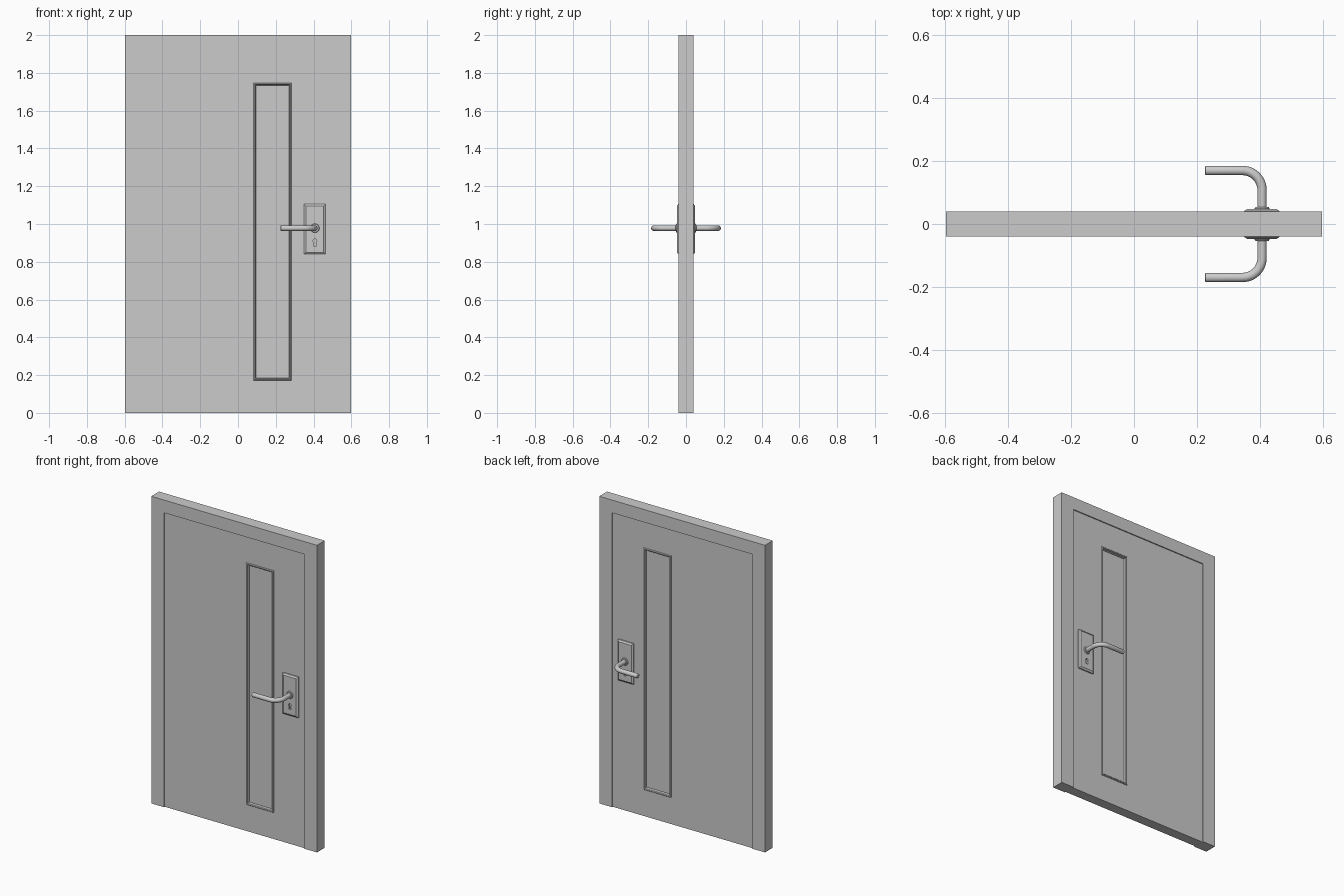
import bpy, bmesh, math

if "Cube" in bpy.data.objects:
    bpy.data.objects.remove(bpy.data.objects["Cube"])


def mesh_object(name, bm):
    bmesh.ops.recalc_face_normals(bm, faces=bm.faces)
    me = bpy.data.meshes.new(name)
    bm.to_mesh(me)
    bm.free()
    ob = bpy.data.objects.new(name, me)
    bpy.context.collection.objects.link(ob)
    return ob


def prism(name, outline, y0, y1):
    """Extrude an x-z outline along y."""
    bm = bmesh.new()
    face = bm.faces.new([bm.verts.new((x, y0, z)) for x, z in outline])
    ext = bmesh.ops.extrude_face_region(bm, geom=[face])
    verts = [v for v in ext["geom"] if isinstance(v, bmesh.types.BMVert)]
    bmesh.ops.translate(bm, verts=verts, vec=(0, y1 - y0, 0))
    return mesh_object(name, bm)


def rect_loops(name, loops, closed):
    """Bridge rectangles (x0, x1, z0, z1, y); cap the ends or close the cycle."""
    bm = bmesh.new()
    rings = [[bm.verts.new((x, y, z)) for x, z in ((a, c), (b, c), (b, d), (a, d))]
             for a, b, c, d, y in loops]
    pairs = list(zip(rings, rings[1:] + rings[:1]))
    for r, s in pairs if closed else pairs[:-1]:
        for i in range(4):
            j = (i + 1) % 4
            bm.faces.new((r[i], r[j], s[j], s[i]))
    if not closed:
        bm.faces.new(rings[0])
        bm.faces.new(rings[-1])
    return mesh_object(name, bm)


def inset(rect, d, y):
    a, b, c, e = rect
    return (a + d, b - d, c + d, e - d, y)


def mirror_y(ob):
    m = ob.modifiers.new("Both sides", 'MIRROR')
    m.use_axis = (False, True, False)


def smooth(ob):
    bpy.ops.object.select_all(action='DESELECT')
    ob.select_set(True)
    bpy.context.view_layer.objects.active = ob
    bpy.ops.object.shade_smooth_by_angle(angle=math.radians(35))


# Door surround: two jambs and a head
W, IN, HEAD, H, LEAF = 0.597, 0.505, 1.917, 2.0, 0.033
prism("door_frame", [(-W, 0), (-IN, 0), (-IN, HEAD), (IN, HEAD),
                     (IN, 0), (W, 0), (W, H), (-W, H)], -0.04, 0.04)

# Door leaf, set back a little, with the window opening
leaf = (-IN, IN, 0, HEAD)
window = (0.082, 0.283, 0.172, 1.748)
hole = 0.006
rect_loops("door_leaf", [inset(leaf, 0, -LEAF), inset(leaf, 0, LEAF),
                         inset(window, hole, LEAF), inset(window, hole, -LEAF)], True)

# Window pane and raised moulding
rect_loops("window_pane", [inset(window, hole, -0.02), inset(window, hole, 0.02)], False)
moulding = rect_loops("window_moulding", [
    inset(window, 0, -0.03), inset(window, 0.001, -0.036), inset(window, 0.004, -0.039),
    inset(window, 0.008, -0.039), inset(window, 0.012, -0.035),
    inset(window, 0.014, -0.02), inset(window, 0.004, -0.02)], True)
mirror_y(moulding)

# Lock plate with a chamfered edge
plate_rect = (0.35, 0.463, 0.84, 1.105)
plate = rect_loops("lock_plate", [inset(plate_rect, 0, -0.03), inset(plate_rect, 0, -0.041),
                                  inset(plate_rect, 0.010, -0.048)], False)

# Keyhole cut into the plate
KX, KZ, R = 0.407, 0.911, 0.010
keyhole = [(KX + R * math.sin(t), KZ + R * math.cos(t))
           for t in (math.radians(-145 + 290 * i / 20) for i in range(21))]
keyhole += [(KX + 0.008, KZ - 0.027), (KX - 0.008, KZ - 0.027)]
cutter = prism("keyhole_cutter", keyhole, -0.06, -0.038)
cutter.hide_render = True
cutter.hide_set(True)
cut = plate.modifiers.new("Keyhole", 'BOOLEAN')
cut.operation = 'DIFFERENCE'
cut.solver = 'EXACT'
cut.object = cutter
mirror_y(plate)

# Collar where the lever meets the plate, turned from a profile
HX, HZ = 0.407, 0.978
bm = bmesh.new()
profile = [(0, -0.046), (0.024, -0.046), (0.024, -0.050), (0.021, -0.054), (0, -0.055)]
vs = [bm.verts.new((HX + r, y, HZ)) for r, y in profile]
es = [bm.edges.new(p) for p in zip(vs, vs[1:])]
bmesh.ops.spin(bm, geom=vs + es, cent=(HX, 0, HZ), axis=(0, 1, 0),
               angle=2 * math.pi, steps=32)
bmesh.ops.remove_doubles(bm, verts=bm.verts, dist=1e-5)
collar = mesh_object("lever_collar", bm)
smooth(collar)
mirror_y(collar)

# Lever: round bar with one bend and an eased end
BEND, LY, END, BAR = 0.062, -0.17, 0.225, 0.0148
path = [(HX, -0.046, 1)]
path += [(HX - BEND + BEND * math.cos(t), LY + BEND - BEND * math.sin(t), 1)
         for t in (math.pi / 2 * i / 12 for i in range(13))]
path += [(END + 0.005, LY, 1), (END + 0.0015, LY, 0.9), (END, LY, 0.72)]
cu = bpy.data.curves.new("lever_path", 'CURVE')
cu.dimensions = '3D'
cu.bevel_depth = BAR
cu.bevel_resolution = 6
cu.use_fill_caps = True
sp = cu.splines.new('POLY')
sp.points.add(len(path) - 1)
for p, (x, y, r) in zip(sp.points, path):
    p.co = (x, y, HZ, 1)
    p.radius = r
lever = bpy.data.objects.new("lever_handle", cu)
bpy.context.collection.objects.link(lever)
bpy.ops.object.select_all(action='DESELECT')
lever.select_set(True)
bpy.context.view_layer.objects.active = lever
bpy.ops.object.convert(target='MESH')
lever = bpy.context.view_layer.objects.active
smooth(lever)
mirror_y(lever)
